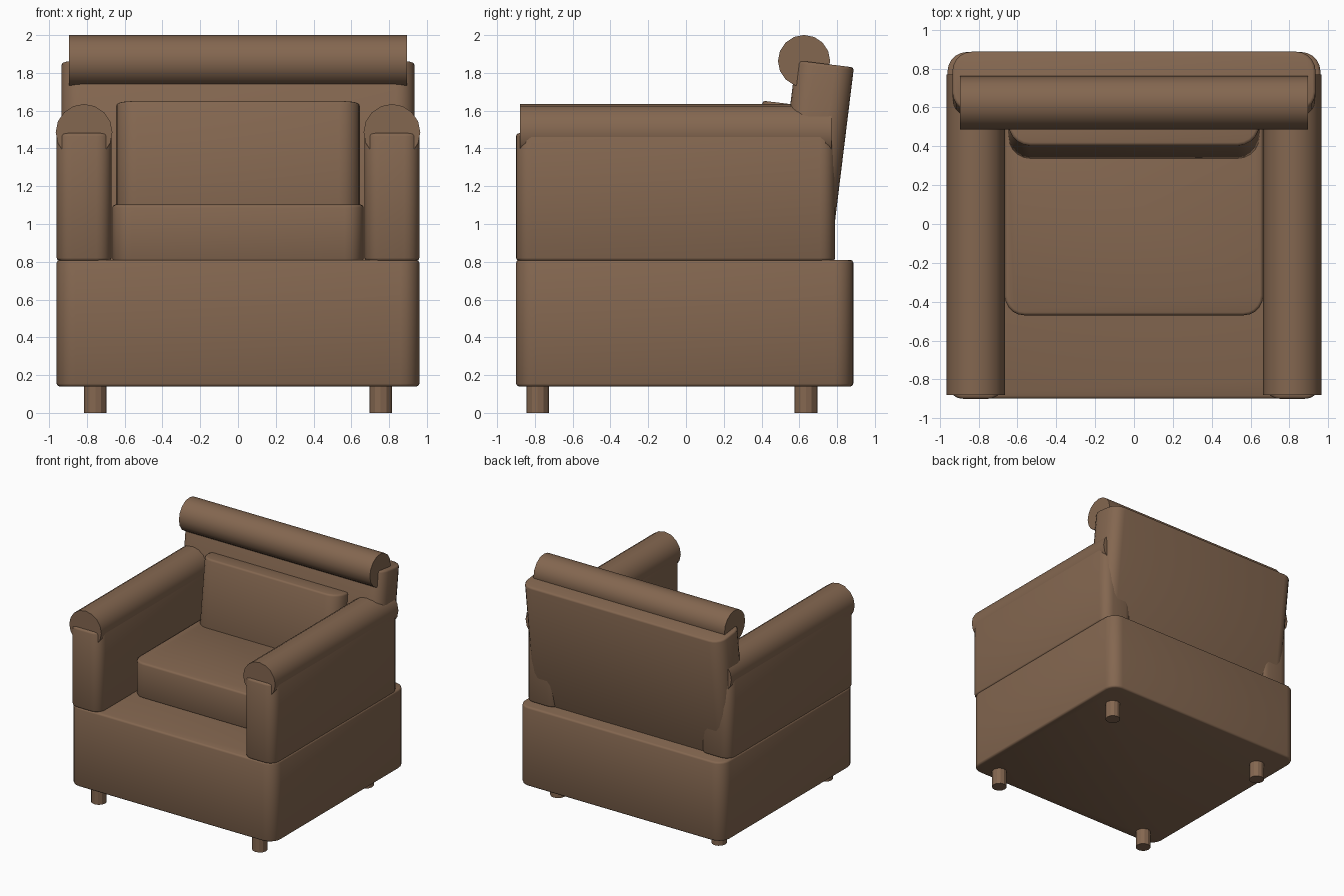
import bpy, bmesh, math
from mathutils import Matrix

cube = bpy.data.objects.get("Cube")
if cube:
    bpy.data.objects.remove(cube, do_unlink=True)

# One upholstery colour for everything
brown = bpy.data.materials.new("brown_upholstery")
brown.use_nodes = True
colour = (0.23, 0.135, 0.08, 1)
brown.diffuse_color = colour
brown.node_tree.nodes["Principled BSDF"].inputs["Base Color"].default_value = colour


def finish(name, bm, angle):
    mesh = bpy.data.meshes.new(name)
    bmesh.ops.recalc_face_normals(bm, faces=bm.faces)
    bm.to_mesh(mesh)
    bm.free()
    mesh.materials.append(brown)
    obj = bpy.data.objects.new(name, mesh)
    bpy.context.collection.objects.link(obj)
    bpy.ops.object.select_all(action="DESELECT")
    obj.select_set(True)
    bpy.context.view_layer.objects.active = obj
    bpy.ops.object.shade_smooth_by_angle(angle=math.radians(angle))
    return obj


def padded_box(name, centre, size, radius, edge=0.015, lean=0):
    """Box with rounded upright corners and softened top and bottom rims."""
    bm = bmesh.new()
    bmesh.ops.create_cube(bm, size=1, matrix=Matrix.Diagonal((*size, 1)))
    upright = [e for e in bm.edges if abs(e.verts[0].co.z - e.verts[1].co.z) > 0.01]
    bmesh.ops.bevel(bm, geom=upright, offset=radius, segments=5, profile=0.5, affect="EDGES")
    rims = [e for e in bm.edges if abs(e.verts[0].co.z - e.verts[1].co.z) < 0.001]
    bmesh.ops.bevel(bm, geom=rims, offset=edge, segments=2, profile=0.5, affect="EDGES")
    bm.transform(Matrix.Translation(centre) @ Matrix.Rotation(-math.radians(lean), 4, "X"))
    return finish(name, bm, 50)


def cylinder(name, centre, radius, length, axis, sides):
    bm = bmesh.new()
    turn = {"X": Matrix.Rotation(math.pi / 2, 4, "Y"),
            "Y": Matrix.Rotation(math.pi / 2, 4, "X"),
            "Z": Matrix.Identity(4)}[axis]
    bmesh.ops.create_cone(bm, cap_ends=True, segments=sides, radius1=radius, radius2=radius,
                          depth=length, matrix=Matrix.Translation(centre) @ turn)
    return finish(name, bm, 40 if sides > 12 else 20)


# Base and cushions
padded_box("base", (0, -0.007, 0.475), (1.92, 1.785, 0.67), 0.1)
padded_box("seat_cushion", (0, 0.065, 0.952), (1.33, 1.07, 0.3), 0.1)
padded_box("back_cushion", (0, 0.49, 1.315), (1.29, 0.25, 0.65), 0.11, lean=7)

# Leaning backrest with a head roll
padded_box("backrest", (0, 0.668, 1.302), (1.87, 0.31, 1.1), 0.1, lean=7)
cylinder("head_roll", (0, 0.625, 1.863), 0.138, 1.79, "X", 16)

# Arms and legs on both sides
for side, x in (("left", 1), ("right", -1)):
    padded_box(side + "_arm", (x * 0.815, -0.055, 1.143), (0.29, 1.69, 0.675), 0.08)
    cylinder(side + "_arm_roll", (x * 0.815, -0.055, 1.485), 0.15, 1.65, "Y", 16)
    for end, y in (("front", -0.785), ("back", 0.635)):
        cylinder(f"{side}_{end}_leg", (x * 0.755, y, 0.08), 0.06, 0.16, "Z", 12)
